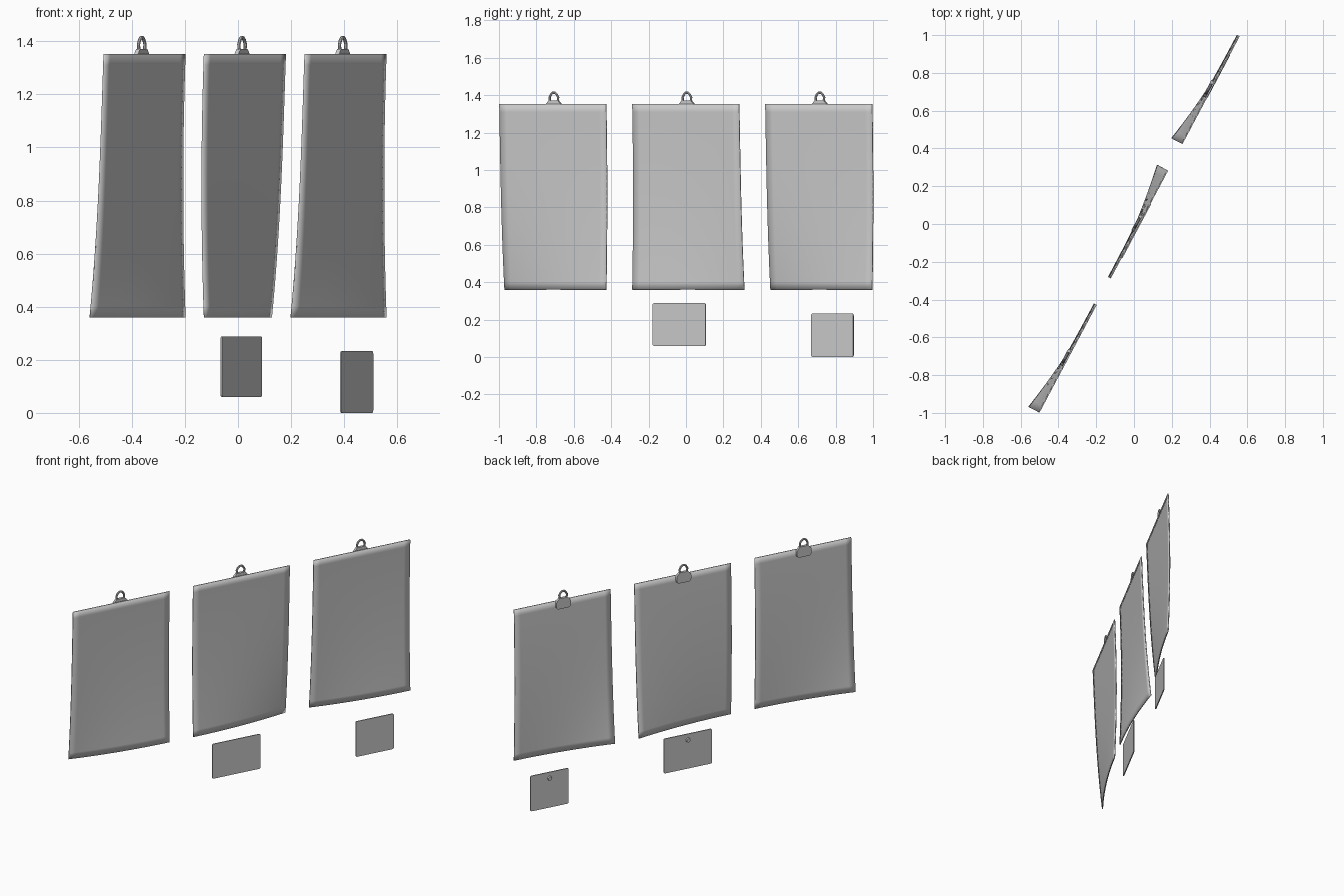
import bpy
import bmesh
import math
from mathutils import Matrix, Vector

if "Cube" in bpy.data.objects:
    bpy.data.objects.remove(bpy.data.objects["Cube"], do_unlink=True)

ANGLE = math.radians(62)          # the whole row runs along this heading
TOP, BOTTOM, WIDTH = 1.352, 0.36, 0.646

grey = bpy.data.materials.new("plain grey")
grey.use_nodes = True
grey.diffuse_color = (0.6, 0.6, 0.6, 1)
grey.node_tree.nodes["Principled BSDF"].inputs["Base Color"].default_value = (0.6, 0.6, 0.6, 1)


def place(obj, centre):
    """Turn a part built along x, facing -y, into the row and shade it."""
    obj.matrix_world = Matrix.Translation((*centre, 0)) @ Matrix.Rotation(ANGLE, 4, "Z")
    obj.data.materials.append(grey)
    bpy.ops.object.select_all(action="DESELECT")
    obj.select_set(True)
    bpy.context.view_layer.objects.active = obj
    if obj.type == "CURVE":
        bpy.ops.object.convert(target="MESH")
    bpy.ops.object.shade_smooth_by_angle(angle=math.radians(35))


def add(name, data):
    obj = bpy.data.objects.new(name, data)
    bpy.context.collection.objects.link(obj)
    return obj


def mesh_from(name, bm):
    bmesh.ops.recalc_face_normals(bm, faces=bm.faces)
    mesh = bpy.data.meshes.new(name)
    bm.to_mesh(mesh)
    bm.free()
    return add(name, mesh)


def sheet(name, centre, side):
    """Thin hanging sheet, bowed, with one bottom corner curling backwards."""
    bm = bmesh.new()
    bmesh.ops.create_grid(bm, x_segments=16, y_segments=24, size=1)
    for v in bm.verts:
        u, drop = (1 + side * v.co.x) / 2, (1 - v.co.y) / 2
        back = 0.06 * u ** 2 * drop ** 2.5 + 0.04 * drop * (1 - drop)
        v.co = (v.co.x * WIDTH / 2, back, TOP + (BOTTOM - TOP) * drop)
    obj = mesh_from(name, bm)
    solid = obj.modifiers.new("thickness", "SOLIDIFY")
    solid.thickness, solid.offset = 0.007, 0
    place(obj, centre)


def slab(name, centre, outline, y_front, depth, radius, rounded):
    """Extruded outline in the x-z plane with chosen corners rounded."""
    bm = bmesh.new()
    verts = [bm.verts.new((x, y_front, z)) for x, z in outline]
    bm.faces.new(verts)
    bmesh.ops.bevel(bm, geom=[verts[i] for i in rounded], offset=radius,
                    segments=4, profile=0.5, affect="VERTICES")
    extruded = bmesh.ops.extrude_face_region(bm, geom=bm.faces[:])
    moved = [g for g in extruded["geom"] if isinstance(g, bmesh.types.BMVert)]
    bmesh.ops.translate(bm, verts=moved, vec=Vector((0, depth, 0)))
    place(mesh_from(name, bm), centre)


def hanger(name, centre):
    """Clip plate behind the sheet's top edge, with a wire loop above it."""
    half = [(0.048, 1.302), (0.048, 1.345), (0.041, 1.357), (0.028, 1.371)]
    outline = half + [(-x, z) for x, z in reversed(half)]
    slab(name + "_clip", centre, outline, 0.0035, 0.017, 0.016, [0, 7])
    arm = [(0.023, 1.364), (0.026, 1.388), (0.018, 1.404), (0.007, 1.4135)]
    path = arm + [(-x, z) for x, z in reversed(arm)]
    curve = bpy.data.curves.new(name + "_loop", "CURVE")
    curve.dimensions = "3D"
    curve.bevel_depth, curve.bevel_resolution = 0.0065, 2
    curve.use_fill_caps = True
    spline = curve.splines.new("POLY")
    spline.points.add(len(path) - 1)
    for point, (x, z) in zip(spline.points, path):
        point.co = (x, 0.012, z, 1)
    place(add(name + "_loop", curve), centre)


def card(name, centre, width, low, high):
    """Small rounded card with a pin head on its back."""
    w = width / 2
    slab(name, centre, [(-w, low), (w, low), (w, high), (-w, high)],
         -0.003, 0.006, 0.01, range(4))
    bm = bmesh.new()
    bmesh.ops.create_cone(bm, cap_ends=True, segments=20, radius1=0.015,
                          radius2=0.012, depth=0.01,
                          matrix=Matrix.Translation((0, 0.007, high - 0.04))
                          @ Matrix.Rotation(-math.pi / 2, 4, "X"))
    place(mesh_from(name + "_pin", bm), centre)


# Three hanging sheets with their hangers
for label, centre, side in (("near", (-0.352, -0.712), -1),
                            ("middle", (0.026, -0.001), 1),
                            ("far", (0.405, 0.71), -1)):
    sheet(label + "_sheet", centre, side)
    hanger(label + "_hanger", centre)

# Two small cards below
card("middle_card", (0.0125, -0.036), 0.323, 0.06, 0.288)
card("far_card", (0.447, 0.783), 0.255, 0.0, 0.233)
